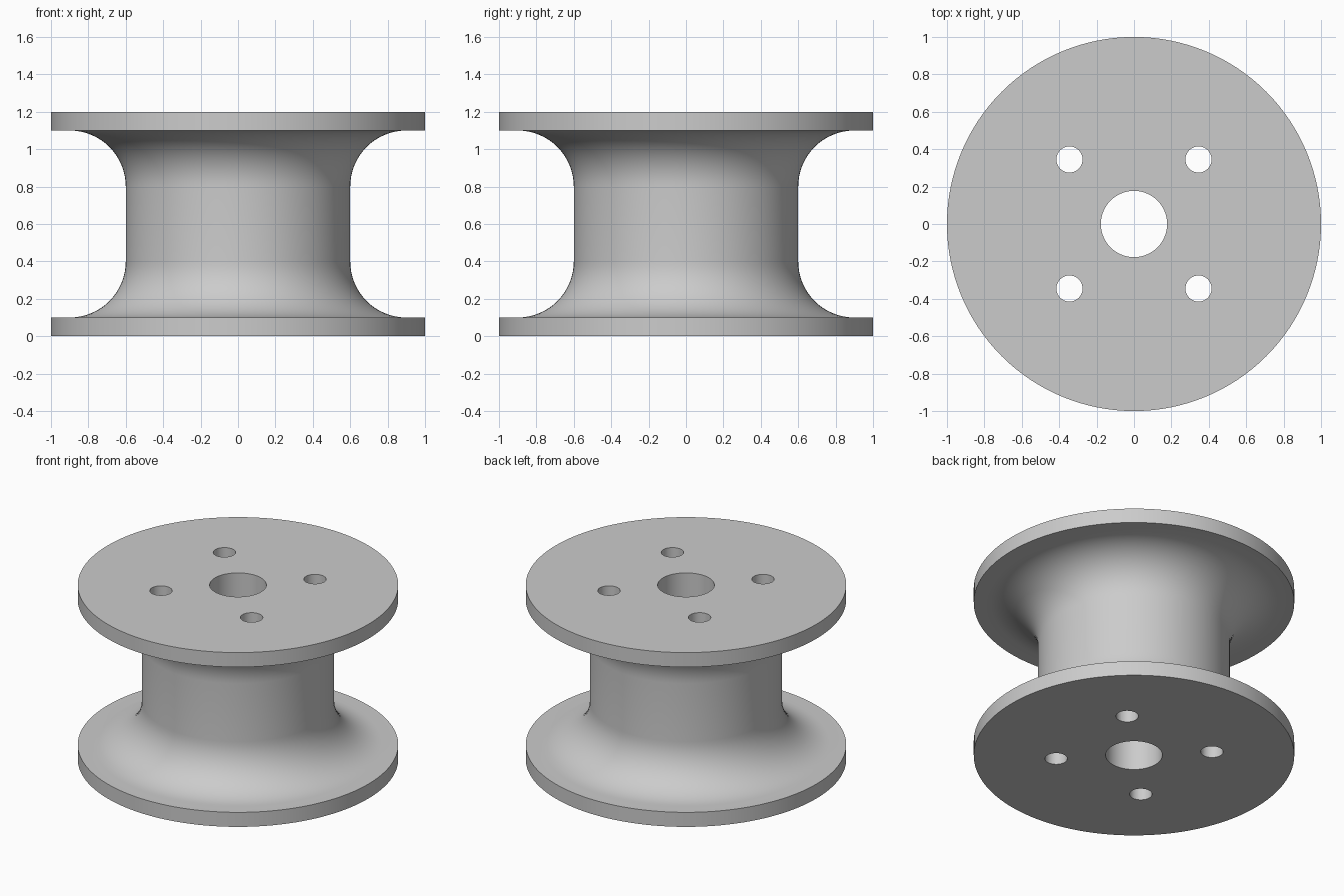
import bpy, bmesh, math
from mathutils import Matrix, Vector

cube = bpy.data.objects.get("Cube")
if cube:
    bpy.data.objects.remove(cube, do_unlink=True)

HEIGHT, FLANGE_R, FLANGE_T = 1.2, 1.0, 0.1
CORE_R, FILLET, BORE_R = 0.6, 0.3, 0.177
BOLT_R, BOLT_POS = 0.07, 0.345
SEGMENTS, FILLET_STEPS = 128, 16

grey = bpy.data.materials.new("light grey")
grey.use_nodes = True
colour = (0.6, 0.6, 0.6, 1)
grey.diffuse_color = colour
grey.node_tree.nodes["Principled BSDF"].inputs["Base Color"].default_value = colour


def add_object(name, bm):
    bmesh.ops.recalc_face_normals(bm, faces=bm.faces)
    mesh = bpy.data.meshes.new(name)
    bm.to_mesh(mesh)
    bm.free()
    mesh.materials.append(grey)
    obj = bpy.data.objects.new(name, mesh)
    bpy.context.collection.objects.link(obj)
    return obj


# Spool profile: flange edge, concave fillet into the core, mirrored at the top
lower = [(BORE_R, 0), (FLANGE_R, 0), (FLANGE_R, FLANGE_T)]
for i in range(FILLET_STEPS + 1):
    a = math.pi / 2 * i / FILLET_STEPS
    lower.append((CORE_R + FILLET * (1 - math.sin(a)),
                  FLANGE_T + FILLET * (1 - math.cos(a))))
profile = lower + [(r, HEIGHT - z) for r, z in reversed(lower)]

# Revolve the closed profile, which also forms the central bore
bm = bmesh.new()
verts = [bm.verts.new((r, 0, z)) for r, z in profile]
edges = [bm.edges.new((v, verts[(i + 1) % len(verts)])) for i, v in enumerate(verts)]
bmesh.ops.spin(bm, geom=verts + edges, cent=(0, 0, 0), axis=(0, 0, 1),
               angle=math.tau, steps=SEGMENTS, use_merge=True)
bmesh.ops.remove_doubles(bm, verts=bm.verts, dist=1e-5)
spool = add_object("spool", bm)

# Four bolt holes right through the spool
bm = bmesh.new()
for sx in (-1, 1):
    for sy in (-1, 1):
        place = Matrix.Translation(Vector((sx * BOLT_POS, sy * BOLT_POS, HEIGHT / 2)))
        bmesh.ops.create_cone(bm, cap_ends=True, segments=48, radius1=BOLT_R,
                              radius2=BOLT_R, depth=HEIGHT + 0.2, matrix=place)
cutter = add_object("bolt_hole_cutter", bm)
cutter.hide_render = True

cut = spool.modifiers.new("bolt holes", "BOOLEAN")
cut.operation = "DIFFERENCE"
cut.solver = "EXACT"
cut.object = cutter

bpy.ops.object.select_all(action="DESELECT")
spool.select_set(True)
bpy.context.view_layer.objects.active = spool
bpy.ops.object.modifier_apply(modifier=cut.name)
bpy.data.objects.remove(cutter, do_unlink=True)

# Smooth the curved walls, keep the rims crisp
bpy.ops.object.shade_smooth_by_angle(angle=math.radians(30))
